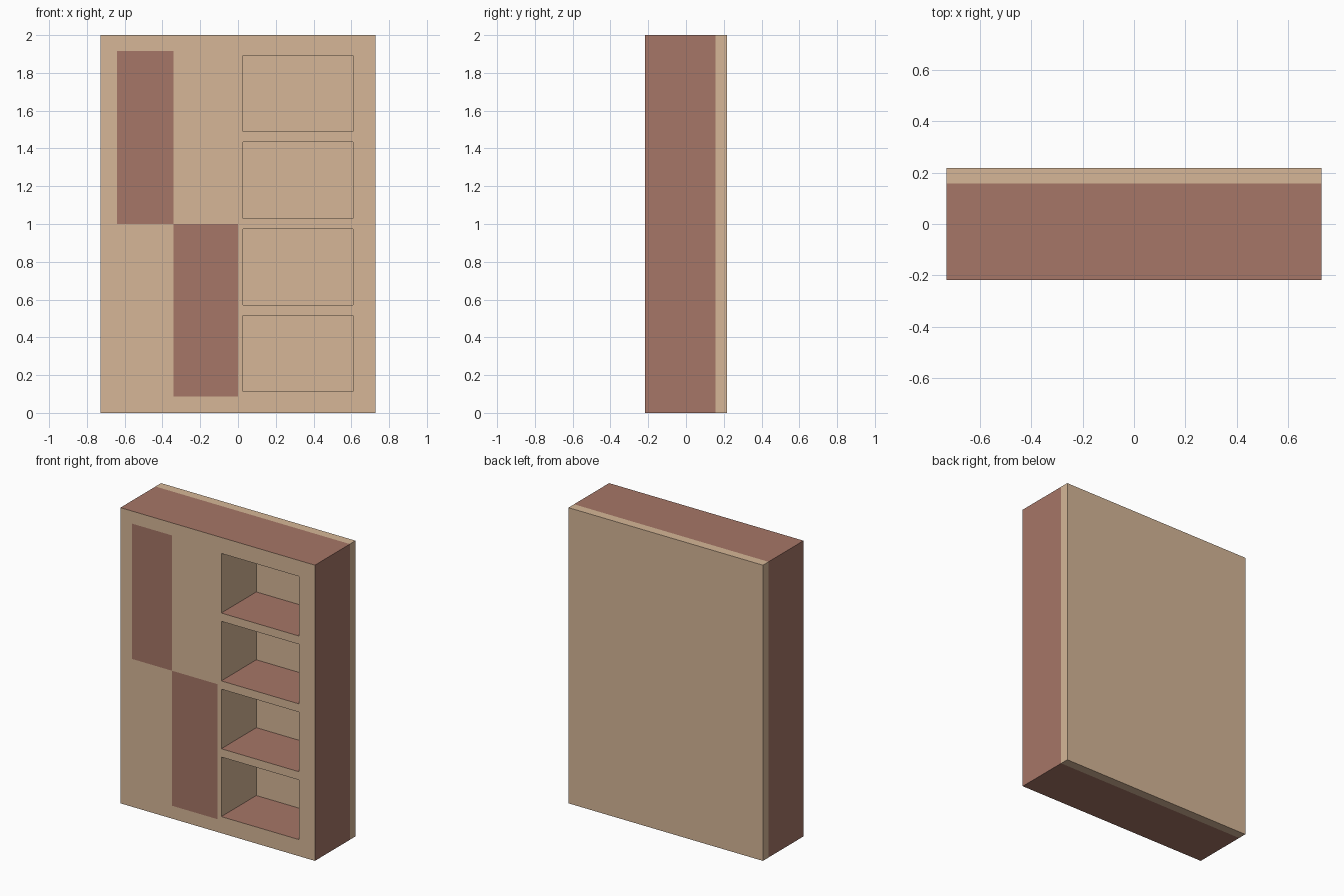
import bpy, bmesh

if "Cube" in bpy.data.objects:
    bpy.data.objects.remove(bpy.data.objects["Cube"])

W, H = 0.7275, 2.0
Y_FRONT, Y_PANEL, Y_BACK = -0.217, 0.157, 0.217


def material(name, color):
    m = bpy.data.materials.new(name)
    m.diffuse_color = color
    m.use_nodes = True
    m.node_tree.nodes["Principled BSDF"].inputs["Base Color"].default_value = m.diffuse_color
    return m


TAN = material("tan_wood", (0.67, 0.47, 0.31, 1))
RED = material("red_wood", (0.38, 0.18, 0.135, 1))


def finish(bm, name):
    bmesh.ops.recalc_face_normals(bm, faces=bm.faces)
    mesh = bpy.data.meshes.new(name)
    bm.to_mesh(mesh)
    bm.free()
    mesh.materials.append(TAN)
    mesh.materials.append(RED)
    obj = bpy.data.objects.new(name, mesh)
    bpy.context.collection.objects.link(obj)
    return obj


# Regions on the front as (x0, x1, z0, z1): open niches and flush red doors
niches = [(0.027, 0.61, 0.112 + 0.459 * i, 0.515 + 0.459 * i) for i in range(4)]
doors = [(-0.64, -0.342, 1.0, 1.915), (-0.342, 0.0, 0.087, 1.0)]


def inside(x, z, regions):
    return any(a < x < b and c < z < d for a, b, c, d in regions)


# Cabinet body: front grid with niche openings, rim extruded back into walls
regions = niches + doors
xs = sorted({-W, W} | {x for r in regions for x in r[:2]})
zs = sorted({0.0, H} | {z for r in regions for z in r[2:]})
bm = bmesh.new()
grid = [[bm.verts.new((x, Y_FRONT, z)) for z in zs] for x in xs]
for i in range(len(xs) - 1):
    for j in range(len(zs) - 1):
        cx, cz = (xs[i] + xs[i + 1]) / 2, (zs[j] + zs[j + 1]) / 2
        if inside(cx, cz, niches):
            continue
        f = bm.faces.new((grid[i][j], grid[i + 1][j],
                          grid[i + 1][j + 1], grid[i][j + 1]))
        f.material_index = int(inside(cx, cz, doors))
rim = [e for e in bm.edges if e.is_boundary]
walls = bmesh.ops.extrude_edge_only(bm, edges=rim)["geom"]
for v in walls:
    if isinstance(v, bmesh.types.BMVert):
        v.co.y = Y_PANEL
bm.normal_update()
# Outer sides and horizontal niche faces are red, upright niche faces tan
for f in walls:
    if isinstance(f, bmesh.types.BMFace):
        outer = abs(f.calc_center_median().x) > W - 0.01
        f.material_index = int(outer or abs(f.normal.z) > 0.5)
finish(bm, "cabinet_body")

# Back panel
bm = bmesh.new()
bmesh.ops.create_cube(bm, size=1)
for v in bm.verts:
    v.co = (v.co.x * 2 * W, Y_PANEL if v.co.y < 0 else Y_BACK, (v.co.z + 0.5) * H)
finish(bm, "back_panel")
